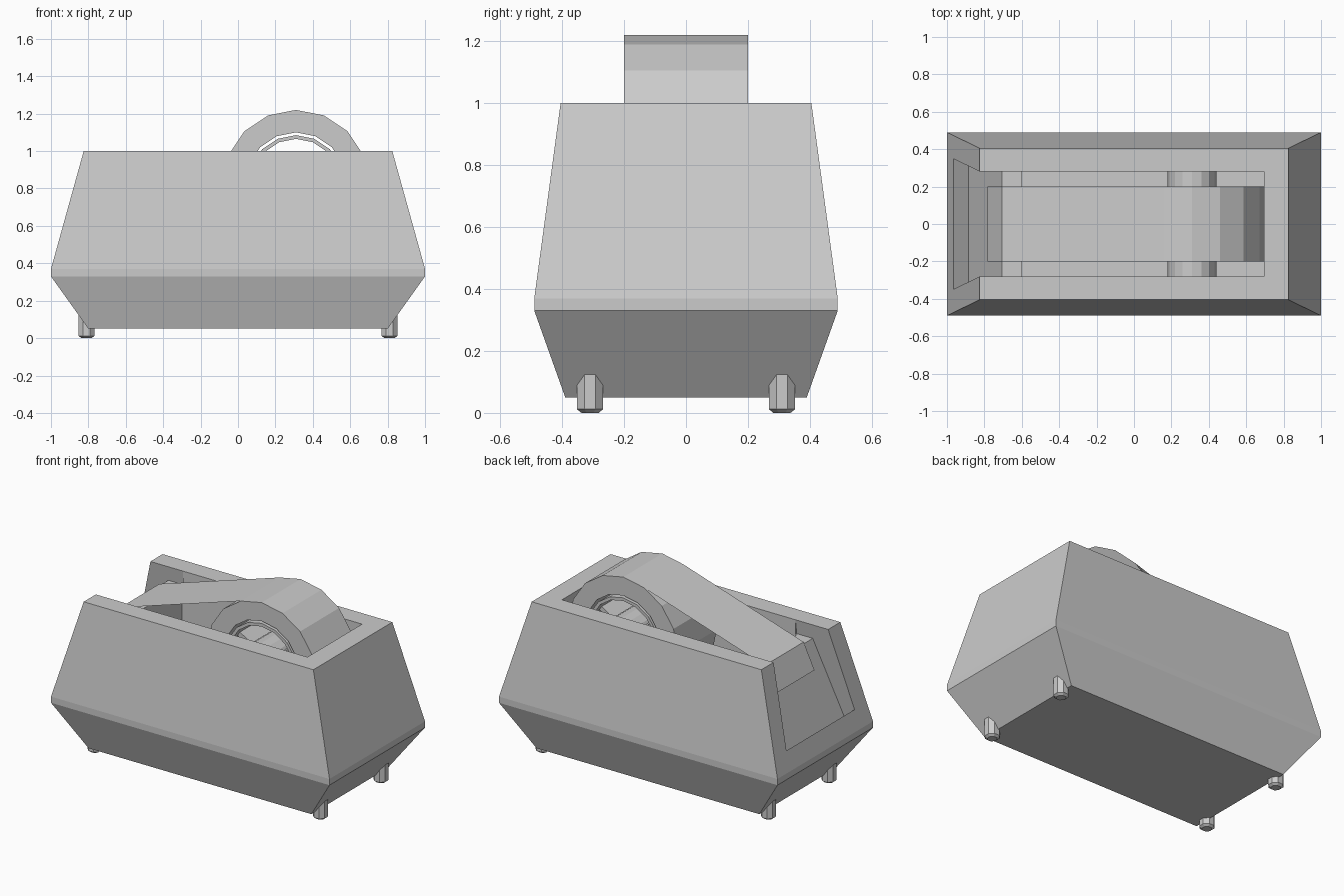
import bpy, bmesh
from math import sin, cos, pi, radians

if "Cube" in bpy.data.objects:
    bpy.data.objects.remove(bpy.data.objects["Cube"])

CX, CZ = 0.31, 0.83   # roll centre


def make(name, verts, faces):
    me = bpy.data.meshes.new(name)
    bm = bmesh.new()
    vs = [bm.verts.new(v) for v in verts]
    for f in faces:
        bm.faces.new([vs[i] for i in f])
    if len(faces) > 2:
        bmesh.ops.recalc_face_normals(bm, faces=bm.faces)
    bm.to_mesh(me)
    bm.free()
    ob = bpy.data.objects.new(name, me)
    bpy.context.collection.objects.link(ob)
    return ob


def loft(name, rings, closed=False):
    """Skin equal-sized rings; cap the ends unless the loop is closed."""
    n, k = len(rings[0]), len(rings)
    verts = [p for r in rings for p in r]
    faces = []
    for a in range(k if closed else k - 1):
        b = (a + 1) % k
        for i in range(n):
            j = (i + 1) % n
            faces.append((a * n + i, a * n + j, b * n + j, b * n + i))
    if not closed:
        faces += [tuple(range(n)), tuple(range((k - 1) * n, k * n))]
    return make(name, verts, faces)


def rect(hx, hy, z, cx=0):
    return [(cx - hx, -hy, z), (cx + hx, -hy, z), (cx + hx, hy, z), (cx - hx, hy, z)]


def tube(name, r_out, r_in, half_w, n=16):
    """Ring around the y axis at the roll centre."""
    def sec(a):
        return [(CX + r * cos(a), y, CZ + r * sin(a)) for r, y in
                ((r_out, -half_w), (r_out, half_w), (r_in, half_w), (r_in, -half_w))]
    return loft(name, [sec(2 * pi * i / n) for i in range(n)], closed=True)


def cut(target, cutter):
    m = target.modifiers.new("cut", 'BOOLEAN')
    m.operation, m.object, m.solver = 'DIFFERENCE', cutter, 'EXACT'
    bpy.context.view_layer.objects.active = target
    bpy.ops.object.modifier_apply(modifier=m.name)
    bpy.data.objects.remove(cutter)


# Weighted body
body = loft("body", [rect(0.80, 0.39, 0.05), rect(1.0, 0.49, 0.33),
                     rect(1.0, 0.49, 0.37), rect(0.825, 0.405, 1.0)])

# Roll cavity
cut(body, loft("cavity_cutter", [rect(0.6475, 0.28, 0.40, 0.0475),
                                 rect(0.6475, 0.28, 1.3, 0.0475)]))

# Sloping recess at the cutting end, wider toward the bottom
profile = [(-1.045, 0.56), (-0.885, 0.42), (-0.705, 0.905), (-0.59, 0.905),
           (-0.59, 1.2), (-1.045, 1.2)]
cut(body, loft("recess_cutter",
               [[(x, s * (0.28 + 0.137 * (1 - z)), z) for x, z in profile]
                for s in (-1, 1)]))

# Tape roll, hub rim and axle
tube("tape_roll", 0.39, 0.27, 0.20)
tube("hub_rim", 0.255, 0.235, 0.20)
tube("hub_axle", 0.13, 0.10, 0.28)

# Hub spokes
for k in range(3):
    a = radians(30 + 120 * k)
    u, v = (cos(a), sin(a)), (-sin(a), cos(a))
    loft(f"hub_spoke_{k + 1}",
         [[(CX + u[0] * r + v[0] * t, y, CZ + u[1] * r + v[1] * t)
           for t, y in ((-0.015, -0.15), (0.015, -0.15), (0.015, 0.15), (-0.015, 0.15))]
          for r in (0.12, 0.24)])

# Free tape strip folded over the cutting edge
path = [(CX + 0.39 * cos(radians(112.5)), CZ + 0.39 * sin(radians(112.5))),
        (-0.705, 0.917), (-0.783, 0.755)]
make("tape_strip", [(x, y, z) for x, z in path for y in (-0.2, 0.2)],
     [(0, 1, 3, 2), (2, 3, 5, 4)])

# Feet
for sx in (-1, 1):
    for sy in (-1, 1):
        loft(f"foot_{'right' if sx > 0 else 'left'}_{'back' if sy > 0 else 'front'}",
             [[(sx * 0.81 + r * cos(pi * i / 4 + pi / 8),
                sy * 0.31 + r * sin(pi * i / 4 + pi / 8), z) for i in range(8)]
              for r, z in ((0.03, 0.0), (0.046, 0.012), (0.046, 0.14))])
